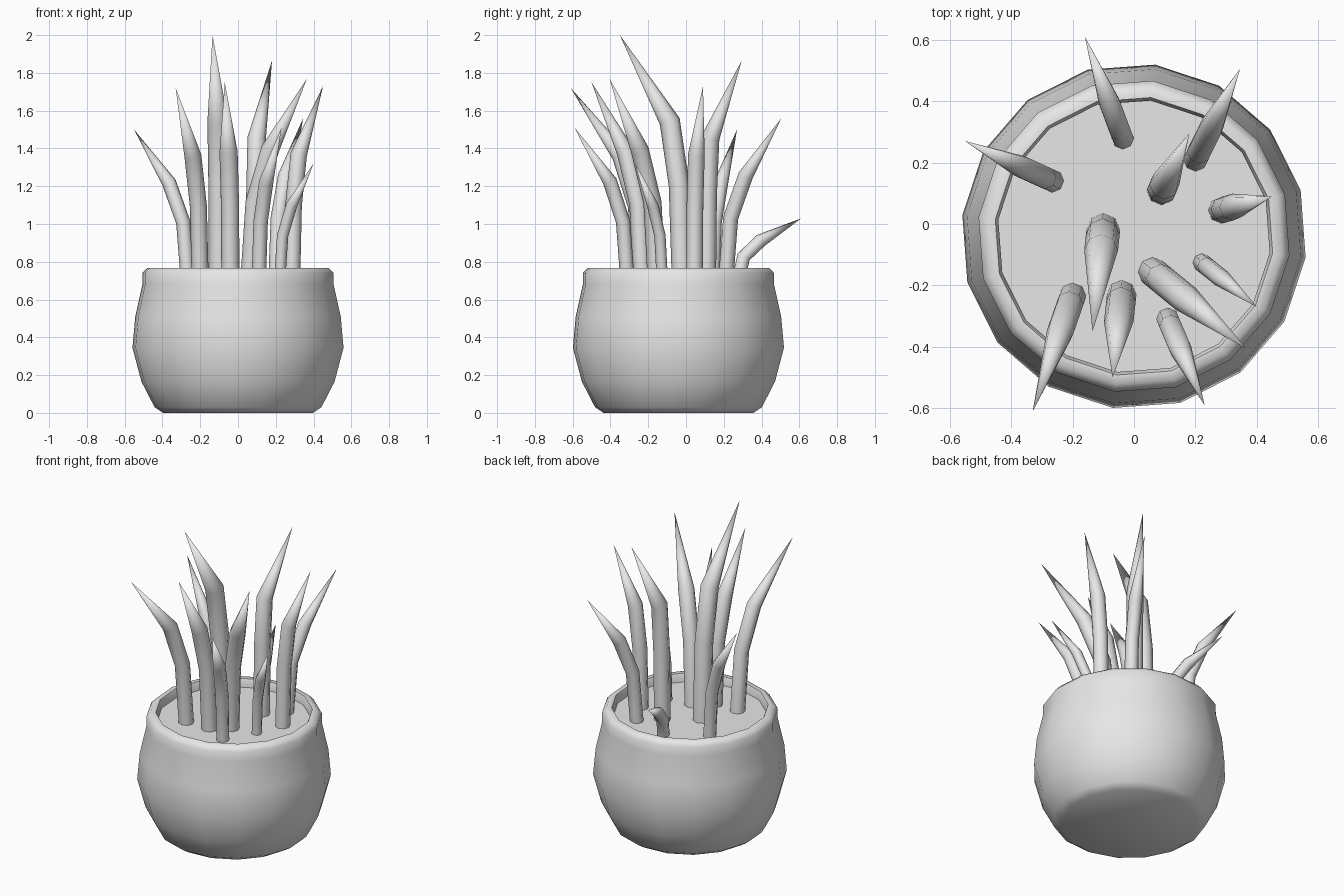
import bpy, bmesh, math
from mathutils import Vector

cube = bpy.data.objects.get("Cube")
if cube:
    bpy.data.objects.remove(cube, do_unlink=True)

grey = bpy.data.materials.new("plain_grey")
grey.use_nodes = True
grey.diffuse_color = (0.8, 0.8, 0.8, 1)
grey.node_tree.nodes["Principled BSDF"].inputs["Base Color"].default_value = (0.8, 0.8, 0.8, 1)

POT_CENTRE = Vector((0, -0.04, 0))
SOIL_Z = 0.715


def ring(bm, centre, radius, sides, axis=Vector((0, 0, 1)), turn=0.0):
    """Add a regular ring of vertices facing along the axis."""
    tilt = Vector((0, 0, 1)).rotation_difference(axis)
    verts = []
    for i in range(sides):
        a = turn + math.tau * i / sides
        verts.append(bm.verts.new(centre + tilt @ Vector((radius * math.cos(a), radius * math.sin(a), 0))))
    return verts


def bridge(bm, low, high):
    n = len(low)
    for i in range(n):
        j = (i + 1) % n
        bm.faces.new((low[i], low[j], high[j], high[i]))


def finish(bm, name, angle=40):
    bmesh.ops.recalc_face_normals(bm, faces=bm.faces)
    mesh = bpy.data.meshes.new(name)
    bm.to_mesh(mesh)
    bm.free()
    mesh.materials.append(grey)
    obj = bpy.data.objects.new(name, mesh)
    bpy.context.collection.objects.link(obj)
    bpy.ops.object.select_all(action='DESELECT')
    obj.select_set(True)
    bpy.context.view_layer.objects.active = obj
    bpy.ops.object.shade_smooth_by_angle(angle=math.radians(angle))
    return obj


# Pot: rounded wall, rim and inner lip, closed underneath
SIDES, TURN = 16, math.radians(-7)
profile = [(0.40, 0), (0.445, 0.03), (0.515, 0.165), (0.563, 0.345), (0.548, 0.51),
           (0.51, 0.68), (0.51, 0.74), (0.485, 0.767), (0.455, 0.767), (0.445, 0.74), (0.445, 0.69)]
bm = bmesh.new()
loops = [ring(bm, POT_CENTRE + Vector((0, 0, z)), r, SIDES, turn=TURN) for r, z in profile]
for low, high in zip(loops, loops[1:]):
    bridge(bm, low, high)
bm.faces.new(loops[0])
bm.faces.new(loops[-1])
finish(bm, "pot", 48)

# Soil disc
bm = bmesh.new()
bm.faces.new(ring(bm, POT_CENTRE + Vector((0, 0, SOIL_Z)), 0.445, SIDES, turn=TURN))
finish(bm, "soil")


def leaf(name, base, tip, radius, bend):
    """Upright stalk that bends at a knee and tapers to a point."""
    start = Vector((*base, SOIL_Z - 0.02))
    end = Vector(tip)
    span = end - start

    def along(side, height):
        return start + Vector((span.x * side, span.y * side, span.z * height))

    path = [start, along(bend * 0.25, 0.39), along(bend, 0.65), end]
    bm = bmesh.new()
    loops = [ring(bm, start, radius, 8)]
    for k in (1, 2):
        axis = (path[k] - path[k - 1]).normalized() + (path[k + 1] - path[k]).normalized()
        loops.append(ring(bm, path[k], radius, 8, axis.normalized()))
        bridge(bm, loops[-2], loops[-1])
    point = bm.verts.new(end)
    top = loops[-1]
    for i in range(8):
        bm.faces.new((top[i], top[(i + 1) % 8], point))
    bm.faces.new(loops[0])
    finish(bm, name, 50)


# Leaves: base, tip, radius, sideways share reached at the knee
leaves = [
    ((-0.035, 0.275), (-0.16, 0.61, 1.03), 0.036, 0.36),
    ((-0.265, 0.14), (-0.55, 0.27, 1.50), 0.038, 0.35),
    ((0.20, 0.21), (0.345, 0.505, 1.56), 0.040, 0.36),
    ((0.09, 0.11), (0.18, 0.295, 1.865), 0.049, 0.10),
    ((0.285, 0.045), (0.45, 0.09, 1.73), 0.044, 0.22),
    ((-0.10, -0.02), (-0.135, -0.35, 2.00), 0.055, 0.20),
    ((-0.20, -0.235), (-0.33, -0.61, 1.72), 0.045, 0.30),
    ((-0.04, -0.23), (-0.07, -0.50, 1.75), 0.048, 0.33),
    ((0.06, -0.155), (0.365, -0.405, 1.77), 0.048, 0.36),
    ((0.11, -0.31), (0.23, -0.59, 1.51), 0.038, 0.33),
    ((0.22, -0.125), (0.40, -0.27, 1.32), 0.030, 0.36),
]
for number, spec in enumerate(leaves, 1):
    leaf(f"leaf_{number}", *spec)
